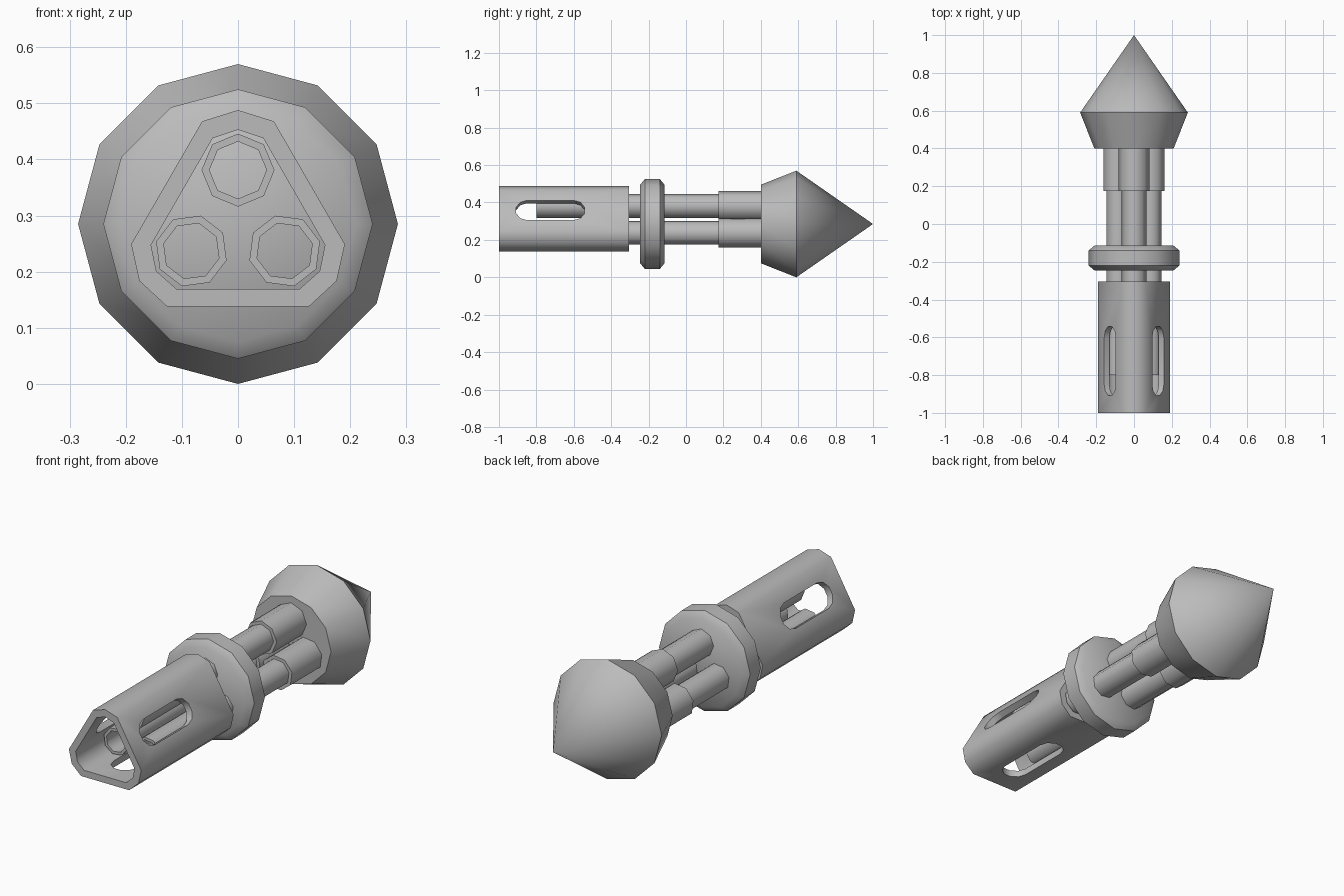
import bpy, bmesh
from math import sin, cos, pi, radians

if "Cube" in bpy.data.objects:
    bpy.data.objects.remove(bpy.data.objects["Cube"])

AXIS_Z = 0.285
grey = bpy.data.materials.new("plain grey")
grey.use_nodes = True
grey.diffuse_color = (0.5, 0.5, 0.5, 1)
grey.node_tree.nodes["Principled BSDF"].inputs["Base Color"].default_value = (0.5, 0.5, 0.5, 1)


def turn(points, angle):
    """Rotate (x, z) points clockwise about the long axis."""
    c, s = cos(angle), sin(angle)
    return [(x * c + z * s, z * c - x * s) for x, z in points]


def ring(radius, sides):
    return [(radius * sin(2 * pi * i / sides), radius * cos(2 * pi * i / sides))
            for i in range(sides)]


def loft(name, sections, angle=0, lift=0, closed=False):
    """Join (loop, y) sections; closed links the last section to the first."""
    bm = bmesh.new()
    rows = []
    for loop, y in sections:
        pts = turn([(x, z + lift) for x, z in loop], angle)
        rows.append([bm.verts.new((x, y, z + AXIS_Z)) for x, z in pts])
    n = len(rows[0])
    pairs = list(zip(rows, rows[1:]))
    if closed:
        pairs.append((rows[-1], rows[0]))
    else:
        bm.faces.new(rows[0])
        bm.faces.new(rows[-1])
    for a, b in pairs:
        for i in range(n):
            j = (i + 1) % n
            bm.faces.new((a[i], a[j], b[j], b[i]))
    bmesh.ops.remove_doubles(bm, verts=bm.verts, dist=1e-5)
    return finish(name, bm)


def finish(name, bm):
    bmesh.ops.recalc_face_normals(bm, faces=bm.faces)
    mesh = bpy.data.meshes.new(name)
    bm.to_mesh(mesh)
    bm.free()
    mesh.materials.append(grey)
    obj = bpy.data.objects.new(name, mesh)
    bpy.context.collection.objects.link(obj)
    return obj


def select(obj):
    bpy.ops.object.select_all(action="DESELECT")
    obj.select_set(True)
    bpy.context.view_layer.objects.active = obj


def smooth(obj):
    select(obj)
    bpy.ops.object.shade_smooth_by_angle(angle=radians(46))


def lathe(name, profile, sides, angle=0, lift=0):
    smooth(loft(name, [(ring(r, sides), y) for r, y in profile], angle, lift))


def rounded_triangle(tip, side, shoulder):
    corner = [(-side, shoulder), (0, tip), (side, shoulder)]
    return [p for k in range(3) for p in turn(corner, k * 2 * pi / 3)]


def slot_cutter(angle):
    """Rounded slot that pierces one wall of the casing."""
    r, segs = 0.061, 5
    outline = []
    for centre, start in ((-0.60, 0), (-0.85, pi)):
        for i in range(segs + 1):
            a = start + pi * i / segs
            outline.append((r * cos(a), centre + r * sin(a)))
    bm = bmesh.new()
    rows = []
    for depth in (-0.09, -0.2):
        pts = turn([(x, depth) for x, y in outline], angle)
        rows.append([bm.verts.new((x, y, z + AXIS_Z))
                     for (x, z), (_, y) in zip(pts, outline)])
    bm.faces.new(rows[0])
    bm.faces.new(rows[1])
    for i in range(len(outline)):
        j = (i + 1) % len(outline)
        bm.faces.new((rows[0][i], rows[0][j], rows[1][j], rows[1][i]))
    cutter = finish("slot_cutter", bm)
    cutter.hide_render = True
    return cutter


# Pointed rear cone and collar disc
lathe("rear_cone", [(0.21, 0.4), (0.285, 0.59), (0, 1.0)], 12)
lathe("collar_disc", [(0.21, -0.245), (0.24, -0.22), (0.24, -0.14), (0.21, -0.115)], 12)

# Three bored barrels with thicker rear sleeves
for k, side in enumerate(("top", "left", "right")):
    a = k * 2 * pi / 3
    lathe(side + "_barrel", [(0.051, -0.24), (0.051, -0.8), (0.065, -0.8), (0.065, 0.2)], 8, a, 0.096)
    lathe(side + "_sleeve", [(0.081, 0.175), (0.081, 0.41)], 8, a, 0.096)

# Hollow three-sided casing, open at both ends
outer = rounded_triangle(0.203, 0.064, 0.183)
inner = rounded_triangle(0.168, 0.045, 0.153)
casing = loft("barrel_casing", [(outer, -1), (outer, -0.305), (inner, -0.305), (inner, -1)], closed=True)

# Slots through its three flat walls
for k in range(3):
    cutter = slot_cutter(k * 2 * pi / 3)
    cut = casing.modifiers.new("slot", "BOOLEAN")
    cut.operation, cut.solver, cut.object = "DIFFERENCE", "EXACT", cutter
    select(casing)
    bpy.ops.object.modifier_apply(modifier=cut.name)
    bpy.data.objects.remove(cutter)
smooth(casing)
